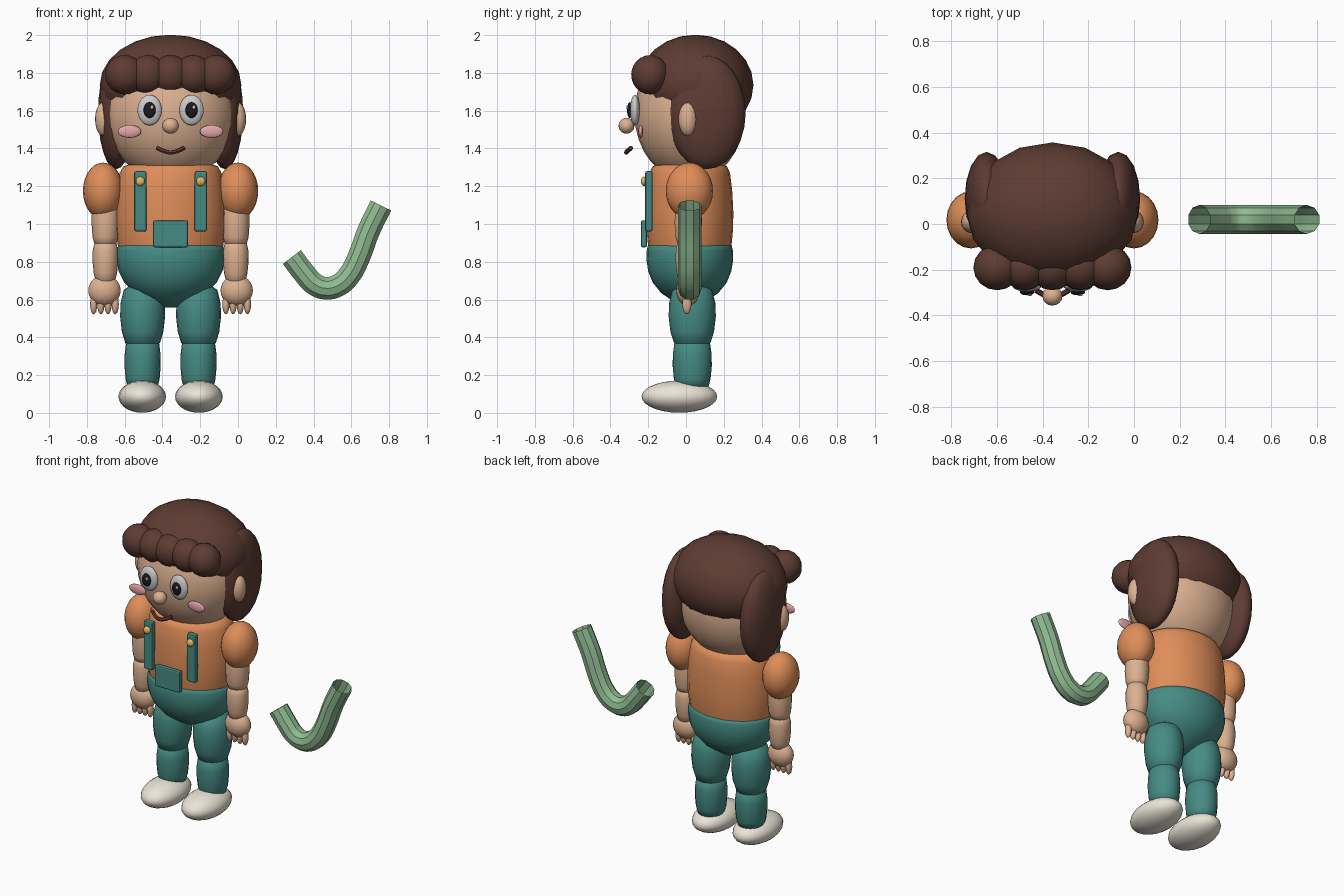
import bpy, bmesh, math
from mathutils import Vector

if "Cube" in bpy.data.objects:
    bpy.data.objects.remove(bpy.data.objects["Cube"])

CX = -0.357  # centre line of the figure


def mat(name, rgb):
    m = bpy.data.materials.new(name)
    m.diffuse_color = (*rgb, 1)
    m.use_nodes = True
    m.node_tree.nodes["Principled BSDF"].inputs["Base Color"].default_value = m.diffuse_color
    return m


SKIN = mat("skin", (0.72, 0.44, 0.28))
HAIR = mat("hair", (0.11, 0.045, 0.033))
SHIRT = mat("shirt", (0.74, 0.27, 0.10))
TEAL = mat("teal", (0.06, 0.26, 0.23))
CREAM = mat("cream", (0.83, 0.78, 0.67))
WHITE = mat("white", (0.9, 0.9, 0.88))
BLACK = mat("black", (0.01, 0.01, 0.012))
PINK = mat("pink", (0.78, 0.38, 0.40))
LIP = mat("lip", (0.13, 0.04, 0.03))
GOLD = mat("gold", (0.75, 0.5, 0.12))
GREEN = mat("green", (0.28, 0.50, 0.29))


def finish(bm, name, m, smooth=True):
    bmesh.ops.recalc_face_normals(bm, faces=bm.faces)
    me = bpy.data.meshes.new(name)
    bm.to_mesh(me)
    bm.free()
    for p in me.polygons:
        p.use_smooth = smooth
    me.materials.append(m)
    ob = bpy.data.objects.new(name, me)
    bpy.context.collection.objects.link(ob)
    return ob


def ball(name, c, r, m, seg=20, rings=14):
    """Ellipsoid; x is measured from the figure's centre line."""
    bm = bmesh.new()
    bmesh.ops.create_uvsphere(bm, u_segments=seg, v_segments=rings, radius=1)
    for v in bm.verts:
        v.co = Vector((v.co.x * r[0] + c[0] + CX, v.co.y * r[1] + c[1], v.co.z * r[2] + c[2]))
    return finish(bm, name, m)


def lathe(name, x, y, profile, m, ysc=1.0, seg=24):
    """Turned shape from (radius, z) pairs, capped at both ends."""
    bm = bmesh.new()
    rings = []
    for r, z in profile:
        rings.append([bm.verts.new((CX + x + r * math.cos(a), y + r * ysc * math.sin(a), z))
                      for a in (2 * math.pi * i / seg for i in range(seg))])
    for a, b in zip(rings, rings[1:]):
        for i in range(seg):
            j = (i + 1) % seg
            bm.faces.new((a[i], a[j], b[j], b[i]))
    bm.faces.new(rings[0])
    bm.faces.new(rings[-1])
    return finish(bm, name, m)


def box(name, c, size, m, bevel=0.01):
    bm = bmesh.new()
    bmesh.ops.create_cube(bm, size=1)
    for v in bm.verts:
        v.co = Vector((v.co.x * size[0] + c[0] + CX, v.co.y * size[1] + c[1], v.co.z * size[2] + c[2]))
    bmesh.ops.bevel(bm, geom=bm.edges[:], offset=bevel, segments=2, affect='EDGES', profile=0.5)
    return finish(bm, name, m, False)


def tube(name, pts, r, m, caps, res=3):
    cu = bpy.data.curves.new(name, 'CURVE')
    cu.dimensions = '3D'
    cu.bevel_depth = r
    cu.bevel_resolution = res
    cu.use_fill_caps = caps
    cu.resolution_u = 4
    sp = cu.splines.new('BEZIER')
    sp.bezier_points.add(len(pts) - 1)
    for bp, p in zip(sp.bezier_points, pts):
        bp.co = p
        bp.handle_left_type = bp.handle_right_type = 'AUTO'
    cu.materials.append(m)
    ob = bpy.data.objects.new(name, cu)
    bpy.context.collection.objects.link(ob)
    bpy.ops.object.select_all(action='DESELECT')
    ob.select_set(True)
    bpy.context.view_layer.objects.active = ob
    bpy.ops.object.convert(target='MESH')
    bpy.ops.object.shade_smooth_by_angle()


# head and hair
ball("head", (0, 0.02, 1.585), (0.345, 0.293, 0.36), SKIN, 24, 16)
ball("hair_cap", (0, 0.05, 1.735), (0.375, 0.307, 0.267), HAIR, 16, 12)
for i in range(-2, 3):
    ball("fringe_lock", (i * 0.121, -0.19, 1.79), (0.104, 0.1, 0.104), HAIR, 16, 12)

# face centre: nose and mouth
ball("nose", (0, -0.315, 1.52), (0.044, 0.042, 0.042), SKIN, 16, 10)
tube("mouth", [(CX - 0.072, -0.29, 1.403), (CX - 0.035, -0.31, 1.386), (CX, -0.317, 1.379),
               (CX + 0.035, -0.31, 1.386), (CX + 0.072, -0.29, 1.403)], 0.012, LIP, True, 1)

# torso and hips
lathe("torso", 0, 0.02, [(0.27, 0.84), (0.28, 0.89), (0.29, 0.97), (0.292, 1.06), (0.285, 1.17),
                         (0.27, 1.27), (0.25, 1.305), (0.19, 1.325), (0.08, 1.332)], SHIRT, 0.79)
lathe("hips", 0, 0.02, [(0.03, 0.557), (0.10, 0.585), (0.19, 0.635), (0.245, 0.69), (0.275, 0.75),
                        (0.287, 0.81), (0.285, 0.86), (0.278, 0.885), (0.26, 0.89)], TEAL, 0.80)
box("front_pocket", (0, -0.223, 0.948), (0.186, 0.032, 0.143), TEAL)

# mirrored parts
for s, side in ((-1, "left"), (1, "right")):
    ball(side + "_side_hair", (s * 0.288, 0.11, 1.59), (0.096, 0.206, 0.30), HAIR, 16, 12)
    ball(side + "_ear", (s * 0.355, 0.01, 1.555), (0.045, 0.05, 0.09), SKIN, 16, 10)
    ball(side + "_eye", (s * 0.111, -0.27, 1.603), (0.064, 0.026, 0.081), WHITE)
    ball(side + "_pupil", (s * 0.111, -0.298, 1.603), (0.032, 0.014, 0.042), BLACK, 16, 10)
    ball(side + "_eye_glint", (s * 0.111 + 0.012, -0.31, 1.618), (0.009, 0.006, 0.011), WHITE, 10, 6)
    ball(side + "_cheek", (s * 0.217, -0.24, 1.49), (0.062, 0.013, 0.034), PINK, 16, 10)

    # straps and buttons
    box(side + "_strap", (s * 0.16, -0.197, 1.12), (0.065, 0.038, 0.32), TEAL)
    ball(side + "_button", (s * 0.16, -0.222, 1.226), (0.025, 0.017, 0.025), GOLD, 14, 8)

    # arm
    ball(side + "_sleeve", (s * 0.357, 0.018, 1.175), (0.107, 0.125, 0.15), SHIRT)
    lathe(side + "_upper_arm", s * 0.345, 0.012, [(0.03, 1.17), (0.06, 1.14), (0.072, 1.07), (0.073, 1.0),
                                                  (0.068, 0.93), (0.058, 0.895), (0.03, 0.88)], SKIN, 1, 18)
    lathe(side + "_forearm", s * 0.345, 0.012, [(0.03, 0.915), (0.058, 0.9), (0.067, 0.86), (0.068, 0.8),
                                                (0.062, 0.74), (0.052, 0.7), (0.03, 0.68)], SKIN, 1, 18)
    ball(side + "_hand", (s * 0.35, 0.01, 0.648), (0.087, 0.062, 0.082), SKIN, 18, 12)
    for k in range(4):
        dx = (k - 1.5) * 0.038
        ball(side + "_finger", (s * 0.35 + dx, 0.005, 0.575), (0.019, 0.024, 0.053), SKIN, 12, 8)

    # leg and shoe
    lathe(side + "_thigh", s * 0.148, 0.033, [(0.06, 0.68), (0.10, 0.65), (0.117, 0.58), (0.119, 0.51),
                                              (0.11, 0.43), (0.092, 0.37), (0.06, 0.35)], TEAL, 1.05, 20)
    lathe(side + "_shin", s * 0.148, 0.033, [(0.06, 0.385), (0.088, 0.365), (0.095, 0.31), (0.096, 0.25),
                                             (0.09, 0.18), (0.08, 0.14), (0.04, 0.12)], TEAL, 1.08, 20)
    ball(side + "_shoe", (s * 0.15, -0.035, 0.086), (0.126, 0.2, 0.085), CREAM)

# bent open pipe beside the figure
tube("bent_pipe", [(x, 0.02, z) for x, z in ((0.285, 0.825), (0.358, 0.73), (0.40, 0.685), (0.46, 0.66),
                   (0.53, 0.675), (0.59, 0.73), (0.64, 0.825), (0.69, 0.96), (0.757, 1.098))],
     0.063, GREEN, False)
